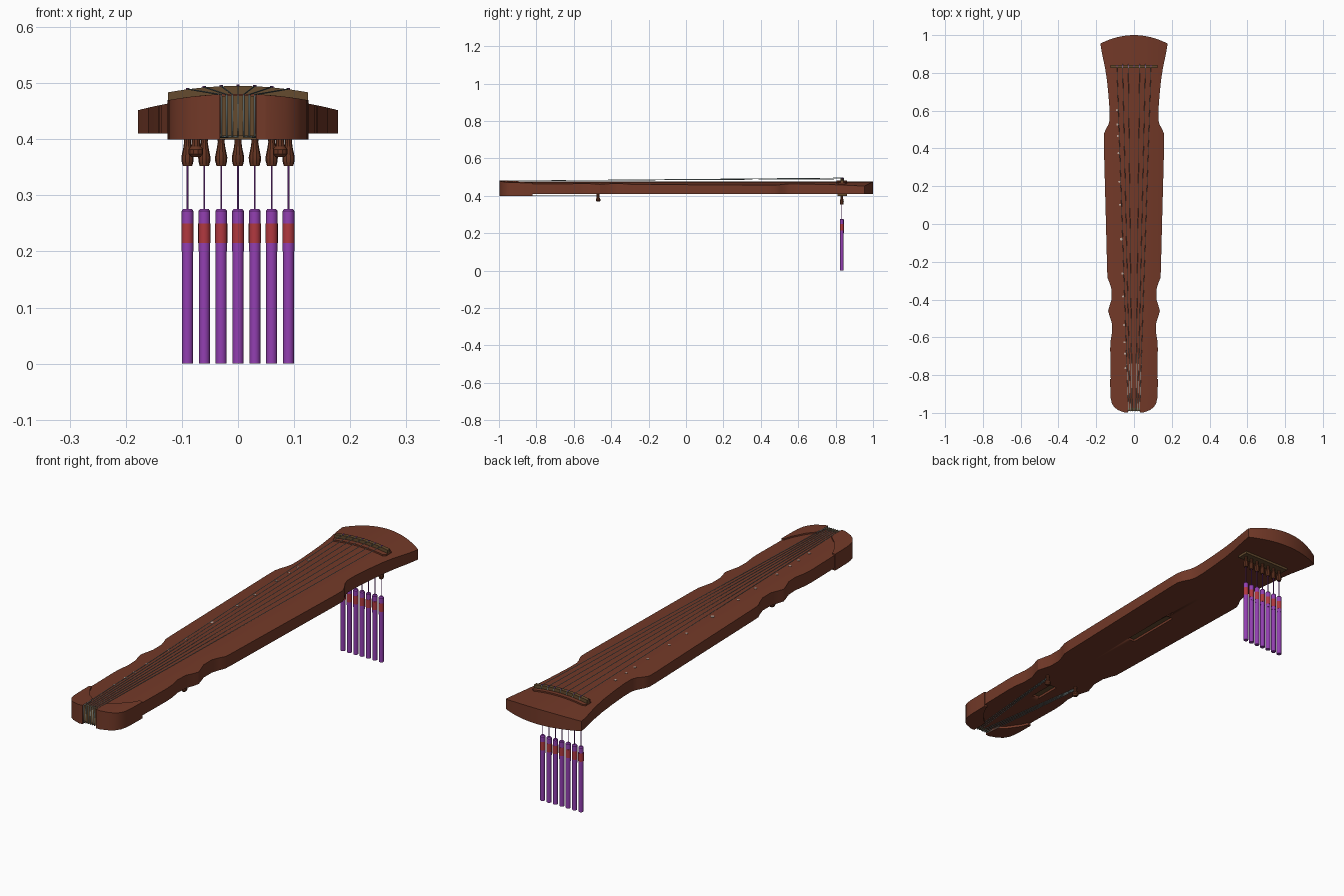
import bpy, bmesh, math
from mathutils import Matrix

if "Cube" in bpy.data.objects:
    bpy.data.objects.remove(bpy.data.objects["Cube"])

def mat(name, r, g, b):
    m = bpy.data.materials.new(name)
    m.diffuse_color = (r, g, b, 1)
    m.use_nodes = True
    m.node_tree.nodes["Principled BSDF"].inputs["Base Color"].default_value = m.diffuse_color
    return m

WOOD = mat("red_brown_wood", .17, .041, .021)
PEG = mat("peg_wood", .135, .036, .016)
OLIVE = mat("dark_olive_wood", .13, .07, .028)
SILK = mat("grey_string", .33, .43, .43)
PURPLE = mat("purple_silk", .29, .05, .44)
RED = mat("red_band", .44, .04, .05)
PEARL = mat("pearl_stud", .5, .38, .32)

def finish(name, bm, material):
    bmesh.ops.recalc_face_normals(bm, faces=bm.faces)
    me = bpy.data.meshes.new(name)
    bm.to_mesh(me)
    bm.free()
    ob = bpy.data.objects.new(name, me)
    bpy.context.collection.objects.link(ob)
    me.materials.append(material)
    bpy.ops.object.select_all(action='DESELECT')
    ob.select_set(True)
    bpy.context.view_layer.objects.active = ob
    bpy.ops.object.shade_smooth_by_angle(angle=math.radians(30))
    return ob

def dome(x):
    return .475 - .73 * x * x

def slab(name, rows, bottom, lift, material, cols=16, bow=lambda y, u: 0):
    """Domed slab: rows of (y, x_left, x_right), flat below, arched on top."""
    bm = bmesh.new()
    top, low = [], []
    for y, x0, x1 in rows:
        t, l = [], []
        for i in range(cols + 1):
            u = i / cols
            x = x0 + (x1 - x0) * u
            yy = y + bow(y, 2 * u - 1)
            t.append(bm.verts.new((x, yy, dome(x) + lift)))
            l.append(bm.verts.new((x, yy, bottom)))
        top.append(t)
        low.append(l)
    n = len(rows) - 1
    for g in (top, low):
        for j in range(n):
            for i in range(cols):
                bm.faces.new((g[j][i], g[j][i+1], g[j+1][i+1], g[j+1][i]))
    for j in range(n):
        for i in (0, cols):
            bm.faces.new((top[j][i], top[j+1][i], low[j+1][i], low[j][i]))
    for i in range(cols):
        for j in (0, n):
            bm.faces.new((top[j][i], top[j][i+1], low[j][i+1], low[j][i]))
    return finish(name, bm, material)

def box(name, size, loc, material):
    bm = bmesh.new()
    bmesh.ops.create_cube(bm, size=1, matrix=Matrix.Translation(loc) @ Matrix.Diagonal((*size, 1)))
    return finish(name, bm, material)

def lathe(name, profile, x, y, material, sides=16):
    """Turned part from (radius, z) points, closed at both ends."""
    bm = bmesh.new()
    rings = [[bm.verts.new((x + r * math.cos(2 * math.pi * k / sides),
                            y + r * math.sin(2 * math.pi * k / sides), z))
              for k in range(sides)] for r, z in profile]
    for a, b in zip(rings, rings[1:]):
        for k in range(sides):
            m = (k + 1) % sides
            bm.faces.new((a[k], a[m], b[m], b[k]))
    bm.faces.new(rings[0])
    bm.faces.new(rings[-1])
    return finish(name, bm, material)

# soundboard: half widths along the length, bowed head end
outline = [(-.987, .06), (-.975, .09), (-.955, .11), (-.925, .12), (-.82, .123), (-.66, .126),
           (-.62, .124), (-.57, .116), (-.52, .118), (-.485, .13), (-.46, .137), (-.435, .13),
           (-.40, .119), (-.345, .119), (-.31, .13), (-.285, .14), (-.25, .142), (.1, .151),
           (.43, .16), (.475, .16), (.50, .15), (.525, .136), (.55, .129), (.60, .129), (.68, .135),
           (.76, .143), (.84, .154), (.90, .164), (.95, .172), (1, .178)]
body = slab("soundboard", [(y, -w, w) for y, w in outline], .41, 0, WOOD, 24,
            lambda y, u: -.045 * u * u * max(0, (y - .8) / .2))

# two sound holes cut in the underside, with dark floors
for tag, y, length in (("large", .105, .25), ("small", -.58, .115)):
    cutter = box("hole_cutter", (.034, length, .03), (0, y, .409), WOOD)
    cutter.hide_render = True
    mod = body.modifiers.new("hole", 'BOOLEAN')
    mod.operation, mod.object, mod.solver = 'DIFFERENCE', cutter, 'EXACT'
    bpy.context.view_layer.objects.active = body
    bpy.ops.object.modifier_apply(modifier="hole")
    bpy.data.objects.remove(cutter)
    box(tag + "_sound_hole_floor", (.034, length, .004), (0, y, .422), OLIVE)

# tail guards either side of the string slot
guard = [(-.998, .032, .05), (-.985, .032, .085), (-.97, .032, .104), (-.95, .032, .117),
         (-.925, .036, .123), (-.90, .065, .125), (-.85, .1, .126), (-.82, .113, .126)]
for s, side in ((-1, "left"), (1, "right")):
    slab(side + "_tail_guard", [(y, s * a, s * b) for y, a, b in guard], .40, .006, WOOD, 8)
slab("tail_nut", [(-.99, -.031, .031), (-.975, -.031, .031)], .406, .003, OLIVE, 4)

# bridge: rounded base plate with a ridge, and peg plate beneath
slab("bridge_base", [(.805, -.115, .115), (.815, -.125, .125), (.85, -.125, .125), (.86, -.115, .115)],
     .45, .006, WOOD)
slab("bridge_ridge", [(.826, -.125, .125), (.842, -.125, .125)], .45, .020, OLIVE)
box("peg_plate", (.22, .05, .012), (0, .835, .406), OLIVE)

# tuning pegs with cords and tassels
xs = [.03 * i for i in range(-3, 4)]
PY = .833
for x in xs:
    lathe("tuning_peg", [(.007, .405), (.006, .395), (.0075, .385), (.011, .368), (.0105, .36), (.008, .352)],
          x, PY, PEG, 10)
    lathe("tassel_cord", [(.0016, .353), (.0016, .273)], x, PY, PURPLE, 8)
    lathe("tassel_head", [(.0075, .276), (.0105, .272), (.0105, .20)], x, PY, PURPLE)
    lathe("tassel_band", [(.0109, .25), (.0109, .215)], x, PY, RED)
    lathe("tassel_fringe", [(.0098, .201), (.0098, 0)], x, PY, PURPLE)
    lathe("string_knot", [(.003, dome(x) + .017), (.003, dome(x) + .0225)], x, .836, PURPLE, 8)

# two anchor posts below the tail
for s in (-1, 1):
    lathe("anchor_post", [(.008, .412), (.008, .395), (.0085, .388), (.013, .382), (.013, .374), (.008, .368)],
          s * .075, -.47, PEG, 10)

# seven strings: over the bridge, down the tail, back to the posts
cu = bpy.data.curves.new("strings", 'CURVE')
cu.dimensions = '3D'
cu.bevel_depth = .0013
cu.bevel_resolution = 1
for i, x in enumerate(xs):
    t = x / 3
    post = -.075 if i < 4 else .075
    pts = [(x, .845, dome(x) + .008), (x, .842, dome(x) + .0205), (x, .826, dome(x) + .0205),
           (t, -.975, .4795), (t, -.991, .479), (t, -.992, .405), (t, -.98, .4045),
           (post + (i % 4 - 1.5) * .004, -.47, .402)]
    sp = cu.splines.new('POLY')
    sp.points.add(len(pts) - 1)
    for p, c in zip(sp.points, pts):
        p.co = (*c, 1)
strings = bpy.data.objects.new("strings", cu)
bpy.context.collection.objects.link(strings)
cu.materials.append(SILK)
bpy.ops.object.select_all(action='DESELECT')
strings.select_set(True)
bpy.context.view_layer.objects.active = strings
bpy.ops.object.convert(target='MESH')

# thirteen position studs beside the outer string
for f in (1/8, 1/6, 1/5, 1/4, 1/3, 2/5, 1/2, 3/5, 2/3, 3/4, 4/5, 5/6, 7/8):
    x = -.098 + .06 * f
    r = .0075 if f == 1/2 else .0055
    lathe("position_stud", [(r, dome(x) - .003), (r, dome(x) + .0015)], x, .83 - 1.82 * f, PEARL, 12)
